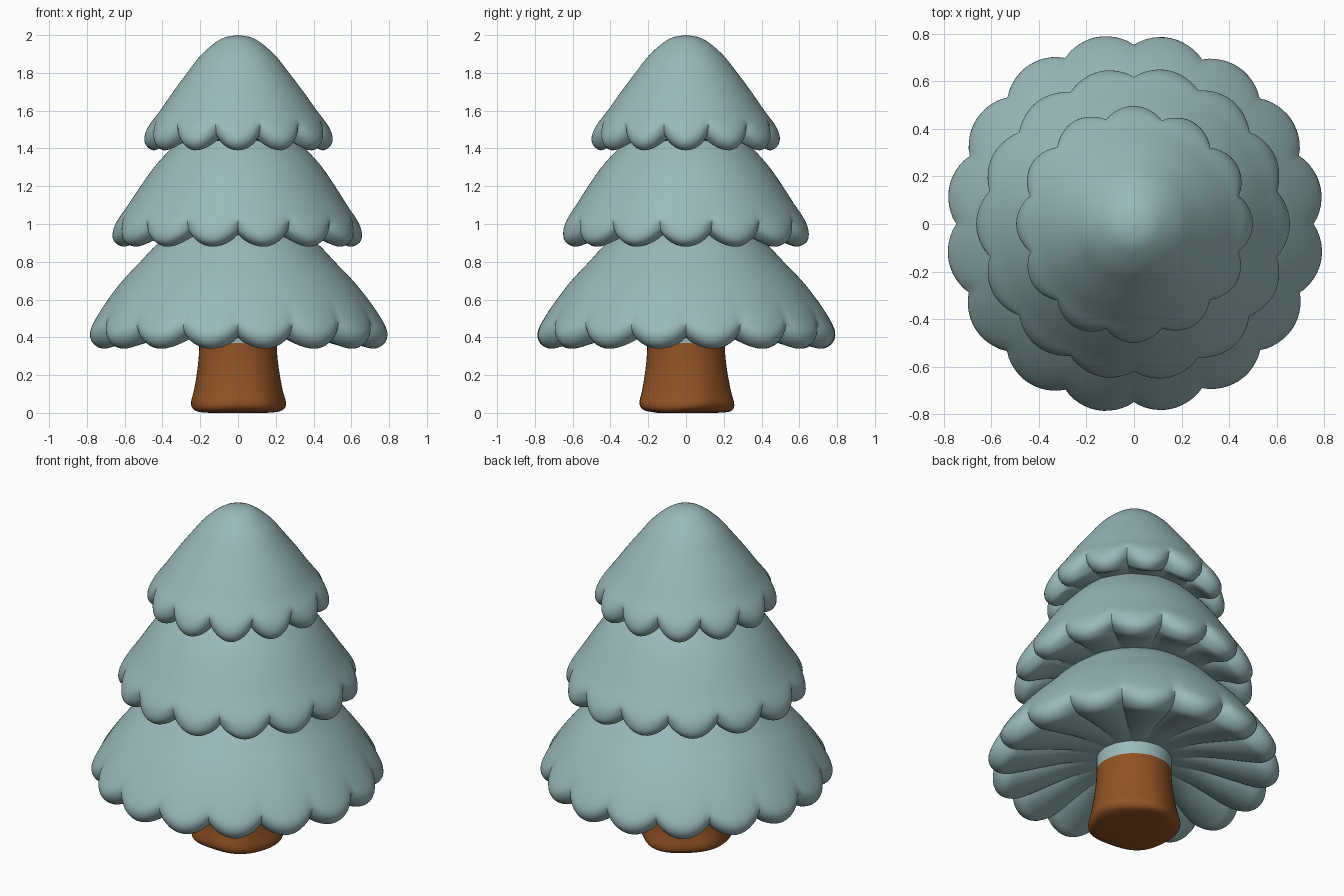
import bpy, bmesh, math

cube = bpy.data.objects.get("Cube")
if cube:
    bpy.data.objects.remove(cube, do_unlink=True)


def make_material(name, color):
    mat = bpy.data.materials.new(name)
    mat.use_nodes = True
    mat.diffuse_color = (*color, 1)
    mat.node_tree.nodes["Principled BSDF"].inputs["Base Color"].default_value = (*color, 1)
    return mat


foliage = make_material("frosty green", (0.33, 0.49, 0.50))
bark = make_material("brown bark", (0.28, 0.085, 0.018))


def smooth_profile(points, steps=4):
    """Catmull-Rom curve through the profile points."""
    padded = [points[0]] + points + [points[-1]]
    result = []
    for a, b, c, d in zip(padded, padded[1:], padded[2:], padded[3:]):
        for i in range(steps):
            t = i / steps
            result.append(tuple(
                0.5 * (2 * q + (r - p) * t + (2 * p - 5 * q + 4 * r - s) * t ** 2
                       + (3 * q - p - 3 * r + s) * t ** 3)
                for p, q, r, s in zip(a, b, c, d)))
    return result + [points[-1]]


def lathe(name, rows, segments, shape, mat):
    """Revolve rows, letting shape(row, angle) return radius and height."""
    bm = bmesh.new()
    rings = []
    for row in rows:
        ring = []
        for i in range(segments):
            angle = math.tau * i / segments
            r, z = shape(row, angle)
            ring.append(bm.verts.new((r * math.cos(angle), r * math.sin(angle), z)))
        rings.append(ring)
    for upper, lower in zip(rings, rings[1:]):
        for i in range(segments):
            j = (i + 1) % segments
            bm.faces.new((upper[i], lower[i], lower[j], upper[j]))
    bm.faces.new(rings[0])
    bm.faces.new(rings[-1])
    bmesh.ops.recalc_face_normals(bm, faces=bm.faces)
    mesh = bpy.data.meshes.new(name)
    bm.to_mesh(mesh)
    bm.free()
    mesh.materials.append(mat)
    obj = bpy.data.objects.new(name, mesh)
    bpy.context.collection.objects.link(obj)
    bpy.ops.object.select_all(action="DESELECT")
    obj.select_set(True)
    bpy.context.view_layer.objects.active = obj
    bpy.ops.object.shade_smooth_by_angle(angle=math.radians(50))
    return obj


def tier(name, lobes, phase, depth, lift, profile):
    """Scalloped cone; each profile point is radius, height, scallop strength."""
    def shape(row, angle):
        r, z, strength = row
        notch = 1 - abs(math.cos(lobes * (angle - phase) / 2)) ** 0.8
        r -= depth * strength * notch
        r *= 1 + 0.006 * math.sin(3 * angle + 5 * z)
        return max(r, 0.001), z + lift * max(strength, 0) * notch
    return lathe(name, smooth_profile(profile), lobes * 12, shape, foliage)


# Three overlapping foliage tiers
tier("top_foliage", 12, 0, 0.045, 0.055, [
    (0.003, 2.0, 0), (0.09, 1.98, 0), (0.19, 1.9, 0), (0.27, 1.8, 0),
    (0.345, 1.7, 0), (0.415, 1.6, 0.1), (0.475, 1.52, 0.6), (0.498, 1.46, 1),
    (0.488, 1.415, 1.1), (0.45, 1.39, 1.2), (0.41, 1.405, 0.9),
    (0.36, 1.43, 0.4), (0.25, 1.44, 0)])
tier("middle_foliage", 14, 0, 0.042, 0.055, [
    (0.28, 1.47, 0), (0.365, 1.39, 0), (0.445, 1.3, 0), (0.515, 1.2, 0),
    (0.58, 1.1, 0.15), (0.64, 1.01, 0.6), (0.66, 0.95, 1),
    (0.65, 0.905, 1.1), (0.605, 0.88, 1.2), (0.55, 0.895, 1),
    (0.47, 0.925, 0.5), (0.34, 0.94, 0)])
tier("bottom_foliage", 16, math.pi / 16, 0.045, 0.05, [
    (0.33, 0.97, 0), (0.43, 0.89, 0), (0.515, 0.8, 0), (0.61, 0.7, 0.05),
    (0.69, 0.6, 0.2), (0.76, 0.5, 0.65), (0.797, 0.425, 1),
    (0.785, 0.37, 1.1), (0.735, 0.34, 1.2), (0.66, 0.355, 1),
    (0.54, 0.385, 0.8), (0.38, 0.425, 0.4), (0.18, 0.45, 0)])


# Trunk with a lumpy flared foot
def trunk_shape(row, angle):
    r, z, lump = row
    r *= 1 + 0.025 * lump * math.sin(5 * angle + 0.6)
    return r, z + 0.012 * lump * (1 - z) * (1 + math.sin(3 * angle)) / 2


lathe("trunk", smooth_profile([
    (0.205, 0.37, 0), (0.208, 0.3, 0.1), (0.217, 0.22, 0.3), (0.234, 0.12, 0.6),
    (0.25, 0.05, 1), (0.243, 0.018, 1), (0.215, 0.004, 0.6), (0.15, 0.0, 0)]),
    48, trunk_shape, bark)

# Foliage-coloured collar joining the trunk to the lowest tier
lathe("trunk_collar", [(0.205, 0.47), (0.205, 0.37)], 48,
      lambda row, angle: row, foliage)
